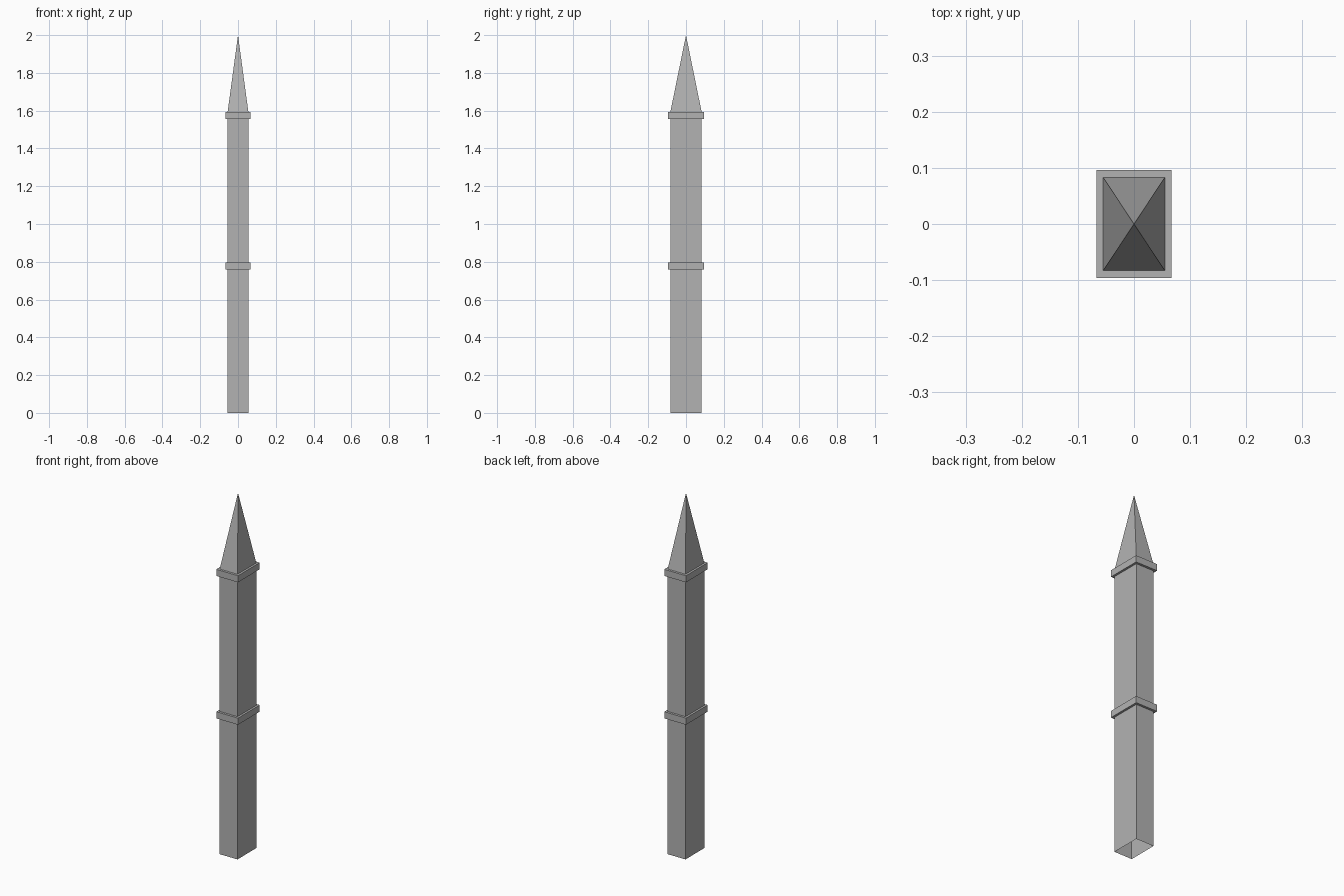
import bpy
import bmesh

# Remove the default cube
cube = bpy.data.objects.get("Cube")
if cube:
    bpy.data.objects.remove(cube, do_unlink=True)

# Single stone colour
stone = bpy.data.materials.new("grey_stone")
stone.use_nodes = True
colour = (0.45, 0.45, 0.45, 1.0)
stone.diffuse_color = colour
stone.node_tree.nodes["Principled BSDF"].inputs["Base Color"].default_value = colour

SHAFT = (0.055, 0.083)
BAND = (0.067, 0.096)


def rectangle(bm, half, z):
    """Four corner vertices of a level rectangle."""
    x, y = half
    return [bm.verts.new((sx * x, sy * y, z))
            for sx, sy in ((-1, -1), (1, -1), (1, 1), (-1, 1))]


def add_part(name, bm):
    mesh = bpy.data.meshes.new(name)
    bm.to_mesh(mesh)
    bm.free()
    mesh.materials.append(stone)
    obj = bpy.data.objects.new(name, mesh)
    bpy.context.collection.objects.link(obj)
    return obj


def prism(name, half, bottom, top, capped=True):
    """Rectangular prism, optionally without its end faces."""
    bm = bmesh.new()
    low, high = rectangle(bm, half, bottom), rectangle(bm, half, top)
    for i in range(4):
        j = (i + 1) % 4
        bm.faces.new((low[i], low[j], high[j], high[i]))
    if capped:
        bm.faces.new(low[::-1])
        bm.faces.new(high)
    return add_part(name, bm)


def pyramid(name, half, bottom, top):
    """Four sloping faces meeting at a point."""
    bm = bmesh.new()
    base = rectangle(bm, half, bottom)
    apex = bm.verts.new((0, 0, top))
    for i in range(4):
        bm.faces.new((base[i], base[(i + 1) % 4], apex))
    return add_part(name, bm)


# Hollow shaft, open at the foot, in two stages
prism("lower_shaft", SHAFT, 0.0, 0.76, capped=False)
prism("upper_shaft", SHAFT, 0.797, 1.555, capped=False)

# Projecting bands
prism("middle_band", BAND, 0.76, 0.797)
prism("upper_band", BAND, 1.555, 1.592)

# Pointed spire
pyramid("spire", SHAFT, 1.592, 2.0)
